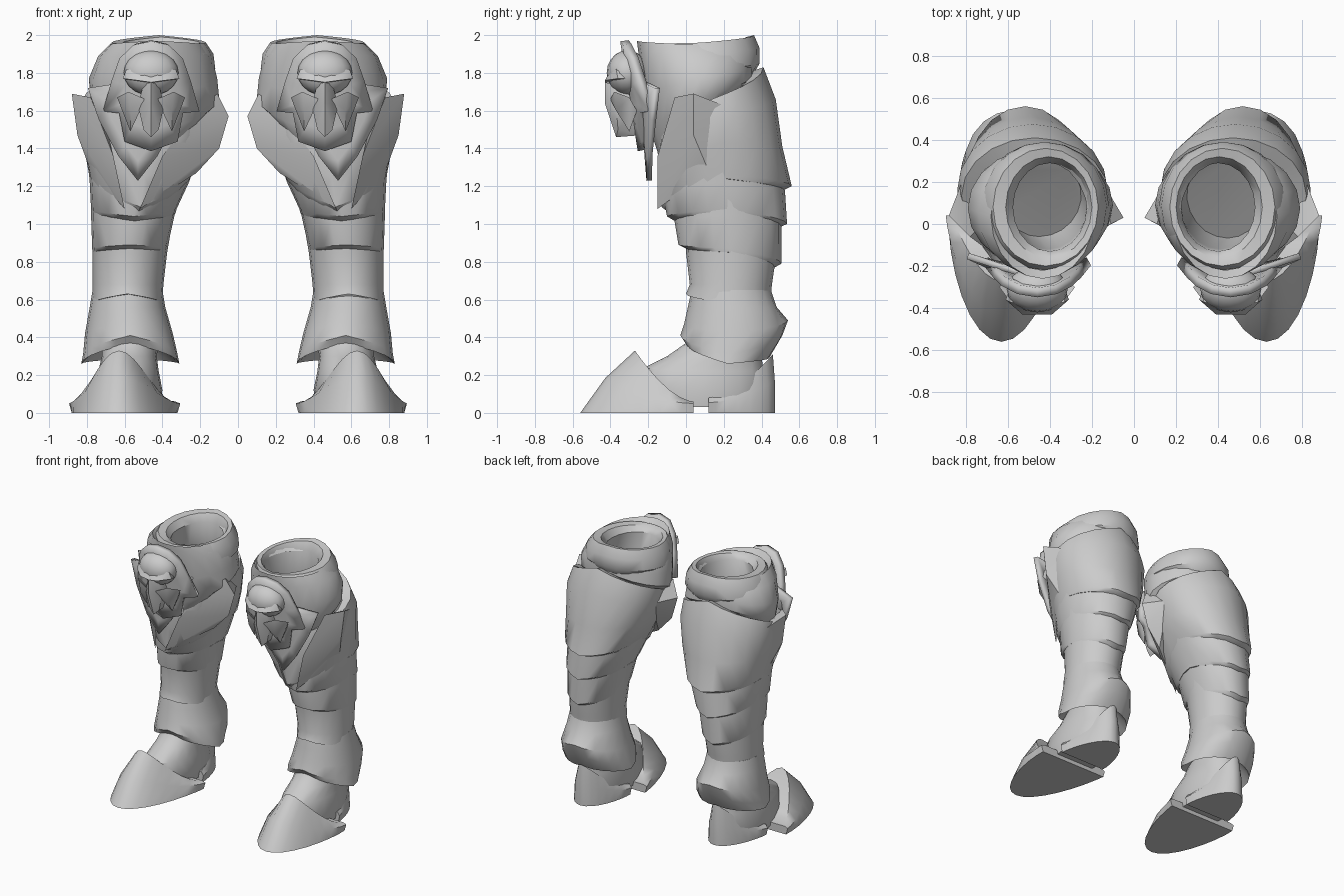
import bpy, bmesh
from math import sin, cos, pi
from mathutils import Vector

cube = bpy.data.objects.get("Cube")
if cube:
    bpy.data.objects.remove(cube)

steel = bpy.data.materials.new("grey_steel")
steel.use_nodes = True
steel.diffuse_color = (0.6, 0.6, 0.6, 1)
steel.node_tree.nodes["Principled BSDF"].inputs["Base Color"].default_value = (0.6, 0.6, 0.6, 1)


def finish(name, bm, angle=40, thickness=0):
    """Turn a bmesh into a mirrored, shaded part."""
    bmesh.ops.recalc_face_normals(bm, faces=bm.faces)
    mesh = bpy.data.meshes.new(name)
    bm.to_mesh(mesh)
    bm.free()
    mesh.materials.append(steel)
    ob = bpy.data.objects.new(name, mesh)
    bpy.context.collection.objects.link(ob)
    if thickness:
        solid = ob.modifiers.new("thickness", "SOLIDIFY")
        solid.thickness, solid.offset = thickness, 0
    ob.modifiers.new("pair", "MIRROR").use_mirror_merge = False
    bpy.ops.object.select_all(action="DESELECT")
    ob.select_set(True)
    bpy.context.view_layer.objects.active = ob
    bpy.ops.object.shade_smooth_by_angle(angle=angle * pi / 180)
    return ob


def loft(name, rings, sides=20, caps=(True, True), angle=40):
    """Rings are x0, x1, y0, y1, z, then the rise at the front and at the back."""
    bm = bmesh.new()
    rows = []
    for x0, x1, y0, y1, z, front, back in rings:
        row = []
        for i in range(sides):
            a = 2 * pi * i / sides
            c, s = cos(a), sin(a)
            peak = max(0, 1 - abs(a % pi - pi / 2) / (pi / 2))
            rise = peak * (back if s > 0 else front)
            row.append(bm.verts.new(((x0 + x1) / 2 + c * (x1 - x0) / 2,
                                     (y0 + y1) / 2 + s * (y1 - y0) / 2, z + rise)))
        rows.append(row)
    for lower, upper in zip(rows, rows[1:]):
        for i in range(sides):
            j = (i + 1) % sides
            bm.faces.new((lower[i], lower[j], upper[j], upper[i]))
    for row, cap in zip((rows[0], rows[-1]), caps):
        if cap:
            bm.faces.new(row)
    return finish(name, bm, angle)


def hull(name, points, angle=30, both_sides_of=None):
    """Faceted solid around a few points, optionally doubled across a plane x."""
    bm = bmesh.new()
    groups = [points]
    if both_sides_of is not None:
        groups.append([(2 * both_sides_of - x, y, z) for x, y, z in points])
    for group in groups:
        verts = [bm.verts.new(p) for p in group]
        res = bmesh.ops.convex_hull(bm, input=verts)
        bmesh.ops.delete(bm, geom=[v for v in res["geom_interior"] if v.is_valid], context="VERTS")
    return finish(name, bm, angle)


def hoof(name, centre, half, y_open, y_tip, peak, low, bulge, steps=16):
    """Half-round foot cap: ground outline, bulged wall and an arched rim."""
    bm = bmesh.new()
    rows = [[], [], []]
    for i in range(steps + 1):
        a = pi * i / steps
        c, s = cos(a), sin(a)
        x_tip = centre + (peak[0] - centre) * s
        ground = Vector((x_tip + half * c, y_open + (y_tip - y_open) * s ** 1.3, 0.0))
        rim = Vector((x_tip + half * 0.96 * c * (1 - 0.25 * s), y_open + (peak[1] - y_open) * s ** 1.5,
                      low + (peak[2] - low) * s ** 2.5))
        mid = (ground + rim) / 2 + Vector((c * bulge, (y_tip - y_open) * s * bulge, bulge))
        for row, p in zip(rows, (ground, mid, rim)):
            row.append(bm.verts.new(p))
    for lower, upper in zip(rows, rows[1:]):
        for i in range(steps):
            bm.faces.new((lower[i], lower[i + 1], upper[i + 1], upper[i]))
    for row in (rows[0], rows[2]):
        for i in range(steps // 2):
            quad = [row[i], row[i + 1], row[steps - i - 1], row[steps - i]]
            bm.faces.new(list(dict.fromkeys(quad)))
    bm.faces.new((rows[0][0], rows[1][0], rows[2][0], rows[2][-1], rows[1][-1], rows[0][-1]))
    return finish(name, bm)


def plate(name, outline, mid, depth, thickness):
    """Curved shield: half outline (offset, z) mirrored about x = mid, fanned from a centre."""
    pts = [(dx, z) for dx, z in outline] + [(-dx, z) for dx, z in reversed(outline) if dx > 0]
    bm = bmesh.new()
    rings = []
    zc = sum(z for _, z in pts) / len(pts)
    for k in (0.3, 0.65, 1.0):
        rings.append([bm.verts.new((mid + dx * k, depth(dx * k, zc + (z - zc) * k), zc + (z - zc) * k))
                      for dx, z in pts])
    n = len(pts)
    bm.faces.new(rings[0])
    for inner, outer in zip(rings, rings[1:]):
        for i in range(n):
            j = (i + 1) % n
            bm.faces.new((inner[i], inner[j], outer[j], outer[i]))
    return finish(name, bm, 50, thickness)


# Foot: toe hoof, heel cup and the soft boot between them
hoof("toe_hoof", 0.60, 0.28, 0.04, -0.56, (0.63, -0.27, 0.33), 0.06, 0.02)
hoof("heel_cup", 0.58, 0.19, 0.12, 0.47, (0.57, 0.46, 0.31), 0.08, 0.015)
loft("boot_foot", [
    (0.42, 0.75, -0.20, 0.38, 0.03, 0, 0),
    (0.40, 0.76, -0.24, 0.42, 0.12, 0, 0),
    (0.42, 0.74, -0.22, 0.41, 0.22, 0.02, 0),
    (0.43, 0.72, -0.10, 0.40, 0.30, 0, 0),
    (0.42, 0.72, 0.0, 0.40, 0.37, 0, 0),
    (0.43, 0.72, 0.04, 0.40, 0.48, 0, 0)])

# Ankle cuff flaring out over the foot
loft("ankle_cuff", [
    (0.42, 0.73, 0.05, 0.40, 0.36, 0.03, 0),
    (0.31, 0.83, 0.00, 0.44, 0.26, 0.11, 0.03),
    (0.32, 0.82, -0.03, 0.51, 0.31, 0.10, 0.10),
    (0.345, 0.81, -0.01, 0.54, 0.42, 0.05, 0.07),
    (0.385, 0.785, 0.01, 0.48, 0.56, 0, 0),
    (0.40, 0.77, 0.03, 0.45, 0.65, 0, 0)])

# Overlapping shin plates, each ending in a downward point at front and back
loft("lower_shin", [
    (0.40, 0.77, 0.00, 0.45, 0.58, 0.05, 0.05),
    (0.395, 0.77, 0.02, 0.455, 0.68, 0, 0),
    (0.375, 0.77, 0.00, 0.48, 0.85, 0, 0),
    (0.34, 0.775, 0.00, 0.48, 1.05, 0, 0)])
loft("middle_shin", [
    (0.38, 0.77, 0.00, 0.47, 0.85, 0.02, -0.08),
    (0.375, 0.772, -0.04, 0.505, 0.87, 0.02, -0.08),
    (0.335, 0.778, -0.06, 0.505, 1.05, -0.04, -0.06),
    (0.29, 0.78, -0.06, 0.50, 1.18, 0, 0)])
loft("upper_shin", [
    (0.33, 0.772, -0.05, 0.49, 1.06, -0.05, -0.08),
    (0.325, 0.778, -0.10, 0.535, 1.08, -0.04, -0.08),
    (0.26, 0.785, -0.13, 0.525, 1.22, -0.04, -0.06),
    (0.20, 0.80, -0.13, 0.50, 1.40, 0, 0)])

# Calf guard, open at the front below the knee and rising behind it
loft("calf_guard", [
    (0.27, 0.785, -0.09, 0.52, 1.24, -0.18, -0.06),
    (0.245, 0.79, -0.13, 0.56, 1.27, -0.18, -0.07),
    (0.17, 0.82, -0.14, 0.51, 1.43, -0.18, -0.02),
    (0.125, 0.84, -0.15, 0.475, 1.58, -0.20, 0.08),
    (0.12, 0.82, -0.14, 0.41, 1.66, -0.22, 0.17),
    (0.18, 0.76, -0.08, 0.35, 1.64, -0.22, 0.17)], caps=(True, False))

# Side flares on the calf guard
hull("outer_flare", [(0.88, 0.04, 1.69), (0.78, -0.06, 1.67), (0.85, 0.04, 1.47), (0.60, -0.15, 1.08),
                     (0.66, -0.15, 1.36), (0.78, 0.12, 1.28), (0.81, 0.22, 1.62), (0.72, 0.0, 1.6)])
hull("inner_flare", [(0.05, 0.03, 1.57), (0.11, 0.0, 1.69), (0.10, 0.03, 1.40), (0.22, 0.02, 1.27),
                     (0.52, -0.15, 1.08), (0.40, -0.15, 1.36), (0.15, 0.20, 1.56), (0.22, -0.06, 1.6)])

# Knee: wrapping guard, thick collar and its hollow lining
loft("knee_guard", [
    (0.20, 0.72, -0.15, 0.30, 1.58, -0.20, 0.18),
    (0.10, 0.78, -0.18, 0.36, 1.67, -0.20, 0.13),
    (0.11, 0.79, -0.21, 0.36, 1.77, -0.10, 0.07),
    (0.14, 0.74, -0.25, 0.36, 1.89, 0.0, 0.0),
    (0.19, 0.68, -0.26, 0.33, 1.95, 0.02, 0.0),
    (0.22, 0.65, -0.22, 0.30, 1.92, 0.0, 0.0)], caps=(True, False))
loft("knee_collar", [
    (0.18, 0.66, -0.16, 0.36, 1.78, 0, 0.02),
    (0.12, 0.73, -0.20, 0.39, 1.82, 0, 0.03),
    (0.13, 0.72, -0.22, 0.39, 1.90, 0, 0.03),
    (0.17, 0.67, -0.20, 0.36, 1.96, -0.01, 0.04),
    (0.20, 0.61, -0.16, 0.32, 1.96, -0.02, 0.03),
    (0.225, 0.575, -0.13, 0.29, 1.91, 0, 0.02),
    (0.225, 0.60, -0.12, 0.30, 1.75, 0, 0),
    (0.28, 0.62, -0.06, 0.34, 1.45, 0, 0),
    (0.42, 0.66, 0.05, 0.36, 1.10, 0, 0)], caps=(False, True))

# Pointed plate hanging under the knee
plate("knee_point", [(0, 1.76), (0.26, 1.72), (0.20, 1.55), (0.10, 1.36), (0, 1.23)], 0.53,
      lambda dx, z: -0.20 + 1.2 * dx * dx - 0.08 * (z - 1.3), 0.03)

# Skull emblem on a curved shield
MID = 0.46
plate("skull_shield", [(0, 1.97), (0.09, 1.95), (0.16, 1.88), (0.20, 1.76), (0.245, 1.60),
                       (0.16, 1.59), (0.135, 1.44), (0, 1.39)], MID,
      lambda dx, z: -0.235 + 1.5 * dx * dx - 0.16 * (z - 1.4), 0.045)
bm = bmesh.new()
bmesh.ops.create_uvsphere(bm, u_segments=16, v_segments=10, radius=1)
for v in bm.verts:
    v.co = Vector((MID + v.co.x * 0.145, -0.31 + v.co.y * 0.11, 1.80 + v.co.z * 0.12))
finish("skull_dome", bm)
hull("skull_brow", [(MID, -0.43, 1.75), (MID, -0.40, 1.81), (MID + 0.13, -0.37, 1.82), (MID + 0.15, -0.36, 1.77),
                    (MID + 0.07, -0.43, 1.76), (MID, -0.33, 1.74), (MID + 0.13, -0.30, 1.77)], 50, MID)
hull("skull_cheek", [(MID + 0.03, -0.40, 1.66), (MID + 0.12, -0.38, 1.70), (MID + 0.18, -0.30, 1.67),
                     (MID + 0.11, -0.37, 1.60), (MID + 0.11, -0.30, 1.49), (MID + 0.07, -0.30, 1.60),
                     (MID + 0.14, -0.26, 1.60)], 50, MID)
hull("skull_muzzle", [(MID, -0.43, 1.75), (MID, -0.43, 1.64), (MID, -0.37, 1.46), (MID + 0.07, -0.37, 1.63),
                      (MID - 0.07, -0.37, 1.63), (MID + 0.04, -0.36, 1.50), (MID - 0.04, -0.36, 1.50),
                      (MID + 0.04, -0.38, 1.74), (MID - 0.04, -0.38, 1.74), (MID + 0.06, -0.24, 1.64),
                      (MID - 0.06, -0.24, 1.64), (MID, -0.24, 1.47)], 50)
